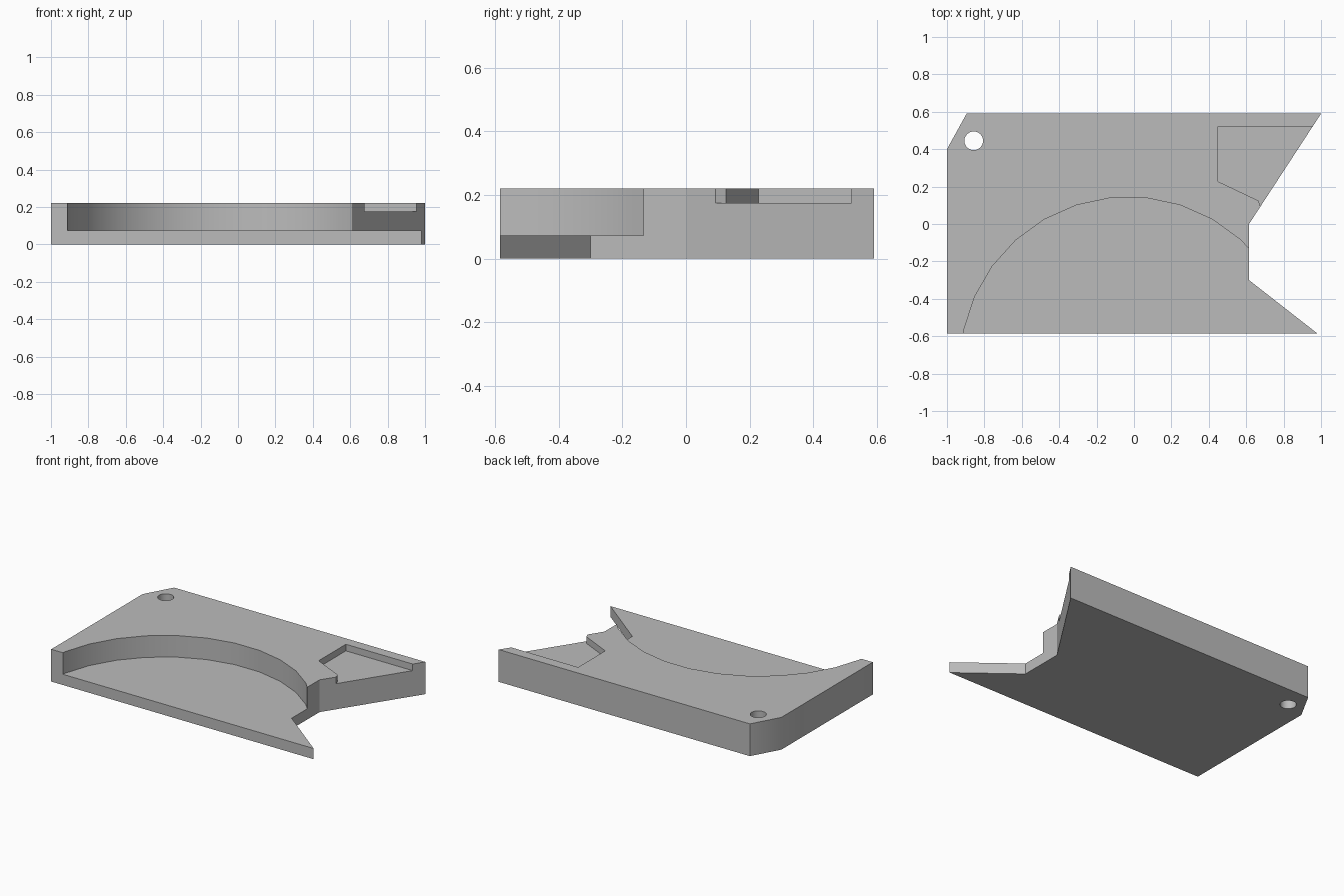
import bpy
import bmesh
from math import sin, cos, radians

if "Cube" in bpy.data.objects:
    bpy.data.objects.remove(bpy.data.objects["Cube"], do_unlink=True)

GREY = (0.5, 0.5, 0.5, 1)
HEIGHT = 0.22

grey = bpy.data.materials.new("plain grey")
grey.use_nodes = True
grey.diffuse_color = GREY
grey.node_tree.nodes["Principled BSDF"].inputs["Base Color"].default_value = GREY


def prism(name, outline, bottom, top):
    """Extrude a flat outline between two heights."""
    bm = bmesh.new()
    face = bm.faces.new([bm.verts.new((x, y, bottom)) for x, y in outline])
    raised = bmesh.ops.extrude_face_region(bm, geom=[face])["geom"]
    verts = [v for v in raised if isinstance(v, bmesh.types.BMVert)]
    bmesh.ops.translate(bm, verts=verts, vec=(0, 0, top - bottom))
    bmesh.ops.recalc_face_normals(bm, faces=bm.faces)
    mesh = bpy.data.meshes.new(name)
    bm.to_mesh(mesh)
    bm.free()
    mesh.materials.append(grey)
    obj = bpy.data.objects.new(name, mesh)
    bpy.context.collection.objects.link(obj)
    return obj


def arc(cx, cy, radius, start, step, count):
    angles = [radians(start + step * i) for i in range(count)]
    return [(cx + radius * sin(a), cy + radius * cos(a)) for a in angles]


# Plate with a clipped back corner and a notched side
plate = prism("plate", [(-1, -0.585), (0.98, -0.585), (0.615, -0.3), (0.615, 0),
                        (1, 0.59), (-0.895, 0.59), (-1, 0.4)], 0, HEIGHT)

# Round recess, running out past the thin front tip
recess = prism("recess_cutter", arc(-0.03, -0.755, 0.9, -90, 12, 13)
               + [(1.2, -0.226), (1.2, -0.755)], 0.073, 0.4)

# Shallow pocket open to the slanted side
pocket = prism("pocket_cutter", [(0.45, 0.52), (0.45, 0.227), (0.665, 0.125),
                                 (0.687, 0.061), (1.2, 0.061), (1.2, 0.52)], 0.175, 0.4)

# Through hole in the clipped corner
hole = prism("hole_cutter", arc(-0.857, 0.445, 0.05, 0, 15, 24), -0.1, 0.4)

bpy.context.view_layer.objects.active = plate
for cutter in (recess, pocket, hole):
    cutter.hide_render = True
    cut = plate.modifiers.new(cutter.name, "BOOLEAN")
    cut.operation = "DIFFERENCE"
    cut.solver = "EXACT"
    cut.object = cutter
    bpy.ops.object.modifier_apply(modifier=cut.name)
    bpy.data.objects.remove(cutter, do_unlink=True)

bpy.ops.object.select_all(action="DESELECT")
plate.select_set(True)
bpy.ops.object.shade_smooth_by_angle(angle=radians(30))
